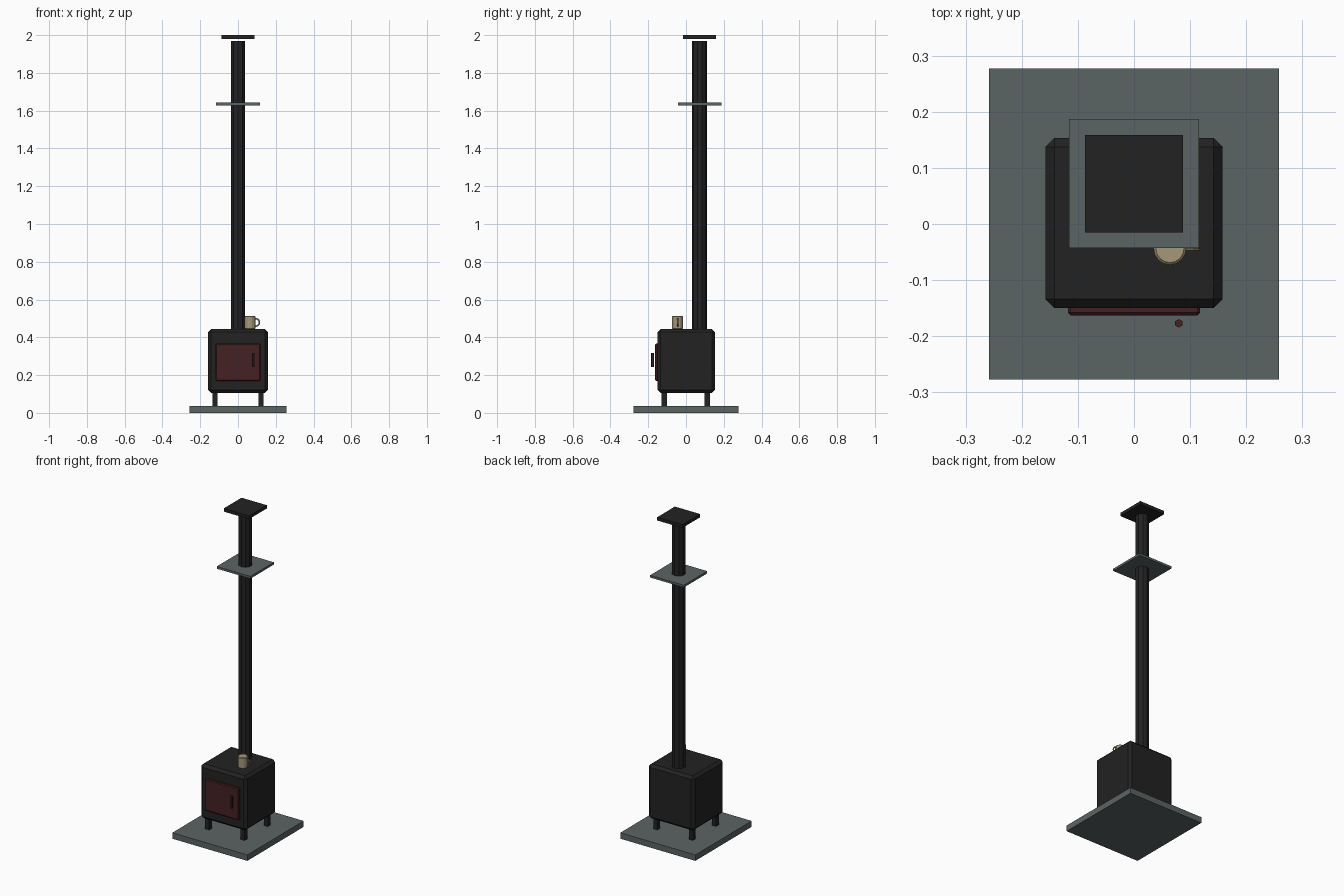
import bpy, math

if "Cube" in bpy.data.objects:
    bpy.data.objects.remove(bpy.data.objects["Cube"])


def material(name, rgb):
    m = bpy.data.materials.new(name)
    m.diffuse_color = (*rgb, 1)
    m.use_nodes = True
    m.node_tree.nodes["Principled BSDF"].inputs["Base Color"].default_value = m.diffuse_color
    return m


IRON = material("black_iron", (0.016, 0.016, 0.016))
RED = material("dark_red_enamel", (0.058, 0.015, 0.016))
SLATE = material("slate_grey", (0.105, 0.127, 0.125))
CREAM = material("cream_enamel", (0.38, 0.31, 0.19))


def finish(name, mat, bevel=0):
    ob = bpy.context.object
    ob.name = name
    ob.data.materials.append(mat)
    if bevel:
        b = ob.modifiers.new("chamfer", 'BEVEL')
        b.width, b.segments = bevel, 1
        b.limit_method, b.angle_limit = 'ANGLE', math.radians(40)
    return ob


def box(name, mat, x, y, z, bevel=0):
    """Box from (min, max) ranges on each axis."""
    bpy.ops.mesh.primitive_cube_add(size=1, location=[sum(r) / 2 for r in (x, y, z)])
    ob = bpy.context.object
    ob.scale = [r[1] - r[0] for r in (x, y, z)]
    bpy.ops.object.transform_apply(location=False, rotation=False, scale=True)
    return finish(name, mat, bevel)


def cylinder(name, mat, x, y, z, radius, sides, bevel=0):
    bpy.ops.mesh.primitive_cylinder_add(vertices=sides, radius=radius, depth=z[1] - z[0],
                                        location=(x, y, sum(z) / 2))
    return finish(name, mat, bevel)


# Hearth slab and stove body
box("hearth_slab", SLATE, (-0.258, 0.258), (-0.277, 0.277), (0, 0.037))
box("firebox", IRON, (-0.158, 0.158), (-0.15, 0.153), (0.105, 0.444), 0.016)

# Four square legs
for sx, side in ((-1, "left"), (1, "right")):
    for y, end in ((-0.115, "front"), (0.113, "back")):
        box(f"{end}_{side}_leg", IRON, (sx * 0.122 - 0.014, sx * 0.122 + 0.014),
            (y - 0.014, y + 0.014), (0.034, 0.11))

# Door and its handle
box("door", RED, (-0.118, 0.118), (-0.163, -0.145), (0.17, 0.367), 0.005)
cylinder("door_handle", RED, 0.08, -0.177, (0.243, 0.317), 0.0075, 6)

# Flue pipe, roof flashing plate and rain cap
PY = 0.072
cylinder("flue_pipe", IRON, 0, PY, (0.43, 1.969), 0.04, 10)
box("flashing_plate", SLATE, (-0.116, 0.116), (PY - 0.115, PY + 0.115), (1.628, 1.642))
box("rain_cap", IRON, (-0.087, 0.087), (PY - 0.087, PY + 0.087), (1.98, 2.0))

# Mug with ring handle
cylinder("mug", CREAM, 0.064, -0.044, (0.444, 0.513), 0.029, 16, 0.004)
bpy.ops.mesh.primitive_torus_add(major_segments=12, minor_segments=6, major_radius=0.02,
                                 minor_radius=0.004, location=(0.094, -0.044, 0.479),
                                 rotation=(math.pi / 2, 0, 0))
finish("mug_handle", CREAM)
